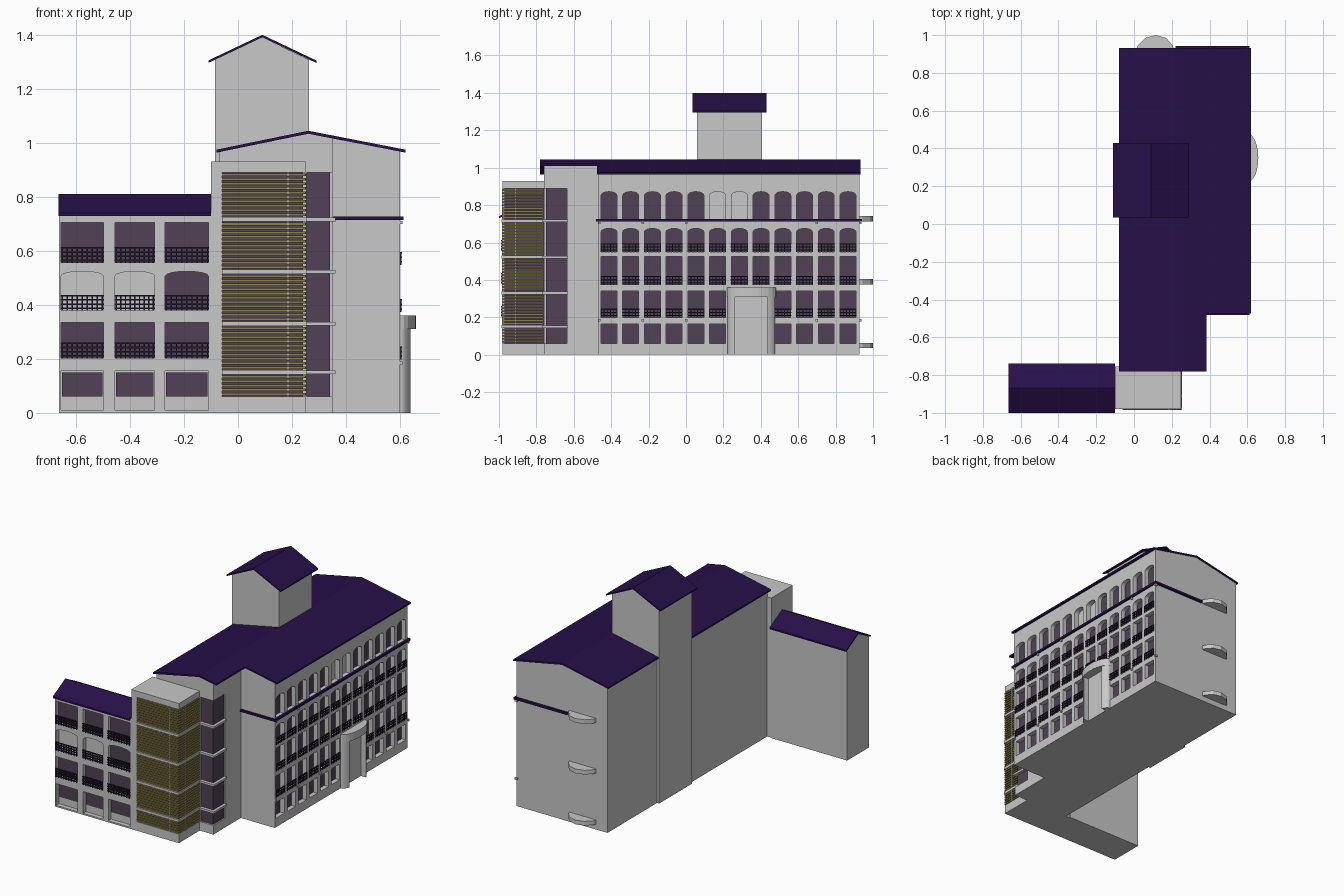
import bpy, bmesh, math

if "Cube" in bpy.data.objects:
    bpy.data.objects.remove(bpy.data.objects["Cube"])

def material(name, rgb):
    m = bpy.data.materials.new(name)
    m.diffuse_color = (*rgb, 1)
    m.use_nodes = True
    m.node_tree.nodes["Principled BSDF"].inputs["Base Color"].default_value = m.diffuse_color
    return m

WALL = material("wall grey", (0.58, 0.58, 0.58))
ROOF = material("roof purple", (0.020, 0.005, 0.066))
GLASS = material("window plum", (0.082, 0.055, 0.092))
RAIL = material("railing dark", (0.018, 0.009, 0.028))
SLAT = material("louvre olive", (0.26, 0.22, 0.065))

# A shape is a flat outline pushed along one axis from a to b
def prism(pts, axis, a, b):
    return (pts, axis, a, b)

def box(x0, x1, y0, y1, z0, z1):
    return ([(x0, y0), (x1, y0), (x1, y1), (x0, y1)], 'z', z0, z1)

def part(name, mat, shapes):
    bm = bmesh.new()
    for pts, axis, a, b in shapes:
        def at(p, t):
            return {'x': (t, p[0], p[1]), 'y': (p[0], t, p[1]), 'z': (p[0], p[1], t)}[axis]
        lo = [bm.verts.new(at(p, a)) for p in pts]
        hi = [bm.verts.new(at(p, b)) for p in pts]
        bm.faces.new(lo)
        bm.faces.new(hi)
        for i in range(len(pts)):
            j = (i + 1) % len(pts)
            bm.faces.new((lo[i], lo[j], hi[j], hi[i]))
    bmesh.ops.recalc_face_normals(bm, faces=bm.faces)
    me = bpy.data.meshes.new(name)
    bm.to_mesh(me)
    bm.free()
    me.materials.append(mat)
    ob = bpy.data.objects.new(name, me)
    bpy.context.collection.objects.link(ob)
    return ob

def cut(ob, shapes):
    cutter = part("cutter", WALL, shapes)
    cutter.hide_render = True
    mod = ob.modifiers.new("openings", 'BOOLEAN')
    mod.operation, mod.solver, mod.object = 'DIFFERENCE', 'EXACT', cutter
    bpy.context.view_layer.objects.active = ob
    bpy.ops.object.modifier_apply(modifier=mod.name)
    bpy.data.objects.remove(cutter)

def opening(c, w, z0, z1, rise=0.0):
    h = w / 2
    if not rise:
        return [(c - h, z0), (c + h, z0), (c + h, z1), (c - h, z1)]
    top = [(c + h * math.cos(t * math.pi / 8), z1 - rise + rise * math.sin(t * math.pi / 8))
           for t in range(9)]
    return [(c - h, z0), (c + h, z0)] + top

def sheet(p, q, r, t=0.011):
    return [p, q, r] + [(u, v + t) for u, v in (r, q, p)]

def roof_z(x):
    return 1.033 - 0.070 * (0.26 - x) / 0.34 if x < 0.26 else 1.033 - 0.070 * (x - 0.26) / 0.36

# Main block with its window grid on the east side
main = part("main_block", WALL, [prism(
    [(-0.07, 0), (0.60, 0), (0.60, roof_z(0.60)), (0.26, 1.033), (-0.07, roof_z(-0.07))], 'y', -0.47, 0.927)])
ROWS = [(0.06, 0.165, 0), (0.20, 0.34, 0), (0.375, 0.525, 0), (0.55, 0.675, 0.018), (0.725, 0.872, 0.02)]
holes, panes, rails = [], [], []
for i in range(12):
    c = -0.412 + i * 0.1162
    for r, (z0, z1, rise) in enumerate(ROWS):
        if r < 2 and i in (6, 7):
            continue                      # behind the entrance
        o = opening(c, 0.085, z0, z1, rise)
        holes.append(prism(o, 'x', 0.565, 0.65))
        if not (r == 4 and i in (5, 6)):  # two blind arches
            panes.append(prism(o, 'x', 0.563, 0.570))
        if 1 <= r <= 3:
            for k in range(3):
                z = z0 + 0.006 + k * 0.017
                rails.append(box(0.600, 0.606, c - 0.046, c + 0.046, z, z + 0.006))
            for k in range(6):
                y = c - 0.043 + k * 0.0172
                rails.append(box(0.600, 0.605, y - 0.002, y + 0.002, z0 - 0.002, z0 + 0.046))
cut(main, holes)
part("east_window_panes", GLASS, panes)
part("east_railings", RAIL, rails)
part("east_wall_knobs", WALL, [box(0.59, 0.609, y - 0.006, y + 0.006, z, z + 0.012)
     for y in [-0.463 + k * 0.2324 for k in range(7)] if not 0.2 < y < 0.5 for z in (0.179, 0.699)])

# Dark ledge below the top floor
part("ledge", ROOF, [box(0.595, 0.612, -0.482, 0.94, 0.713, 0.727),
                     box(0.352, 0.612, -0.482, -0.465, 0.713, 0.727),
                     box(0.22, 0.612, 0.92, 0.942, 0.713, 0.727)])

# South section with wrapped corner windows
south = part("south_section", WALL, [prism(
    [(-0.07, 0), (0.35, 0), (0.35, roof_z(0.35)), (0.26, 1.033), (-0.07, roof_z(-0.07))], 'y', -0.76, -0.47)])
cut(south, [box(0.255, 0.40, -0.80, -0.635, 0.06, 0.89)])
part("corner_glass", GLASS, [box(0.25, 0.341, -0.748, -0.63, 0.055, 0.895)])
BANDS = [0.15, 0.33, 0.522, 0.716]
part("corner_floor_slabs", WALL, [box(0.25, 0.36, -0.768, -0.63, z - 0.007, z + 0.007) for z in BANDS])

# Main roof, notched at the south-east corner
part("main_roof", ROOF, [
    prism(sheet((-0.08, roof_z(-0.08)), (0.26, 1.033), (0.62, roof_z(0.62))), 'y', -0.475, 0.933),
    prism(sheet((-0.08, roof_z(-0.08)), (0.26, 1.033), (0.385, roof_z(0.385))), 'y', -0.78, -0.475)])

# Roof tower reaching down the west wall
part("roof_tower", WALL, [prism(
    [(-0.085, 0), (0.262, 0), (0.262, 1.307), (0.09, 1.39), (-0.085, 1.307)], 'y', 0.06, 0.405)])
part("roof_tower_roof", ROOF, [prism(sheet((-0.11, 1.295), (0.09, 1.39), (0.29, 1.295), 0.009), 'y', 0.035, 0.43)])

# Stair tower: solid frame, glass core and olive louvres
part("stair_tower_frame", WALL, [box(-0.10, 0.25, -0.98, -0.755, 0, 0.06),
                                 box(-0.10, 0.25, -0.98, -0.755, 0.89, 0.93),
                                 box(-0.10, -0.06, -0.98, -0.755, 0.06, 0.89)])
part("stair_tower_glass", GLASS, [box(-0.06, 0.24, -0.97, -0.755, 0.06, 0.89)])
part("stair_tower_bands", WALL, [box(-0.06, 0.254, -0.986, -0.755, z - 0.008, z + 0.008) for z in BANDS])
slats = []
edges = [0.052] + BANDS + [0.898]
for lo, hi in zip(edges, edges[1:]):
    lo, hi = lo + 0.009, hi - 0.009
    n = round((hi - lo) / 0.0165)
    for k in range(n):
        z = lo + (k + 0.5) * (hi - lo) / n
        slats += [box(-0.06, 0.25, -0.983, -0.972, z - 0.0047, z + 0.0047),
                  box(0.241, 0.252, -0.972, -0.762, z - 0.0047, z + 0.0047)]
part("louvres", SLAT, slats)
part("louvre_posts", WALL, [box(0.183, 0.187, -0.985, -0.97, 0.06, 0.89),
                            box(0.24, 0.254, -0.912, -0.908, 0.06, 0.89)])

# West wing with recessed windows and railings
wing = part("west_wing", WALL, [prism(
    [(-0.98, 0), (-0.75, 0), (-0.75, 0.738), (-0.868, 0.798), (-0.98, 0.738)], 'x', -0.663, -0.10)])
holes, panes, rails = [], [], []
for i, (x0, x1) in enumerate([(-0.655, -0.498), (-0.455, -0.309), (-0.27, -0.109)]):
    c, w = (x0 + x1) / 2, x1 - x0
    for r, (z0, z1, rise) in enumerate([(0.01, 0.155, 0), (0.204, 0.335, 0), (0.38, 0.524, 0.018), (0.557, 0.705, 0)]):
        o = opening(c, w, z0, z1, rise)
        holes.append(prism(o, 'y', -1.05, -0.95))
        if r == 0:
            o = opening(c, w - 0.008, 0.06, 0.15)
        if not (r == 2 and i < 2):        # two blind arches
            panes.append(prism(o, 'y', -0.956, -0.948))
        if r:
            for k in range(4):
                z = z0 + 0.004 + k * 0.0155
                rails.append(box(x0 - 0.002, x1 + 0.002, -0.988, -0.981, z, z + 0.006))
            for k in range(9):
                x = x0 + 0.004 + k * (w - 0.008) / 8
                rails.append(box(x - 0.0025, x + 0.0025, -0.987, -0.980, z0 - 0.002, z0 + 0.055))
cut(wing, holes)
part("wing_window_panes", GLASS, panes)
part("wing_railings", RAIL, rails)
part("wing_roof", ROOF, [prism(sheet((-1.0, 0.729), (-0.868, 0.799), (-0.738, 0.729)), 'x', -0.665, -0.10)])

# Curved entrance portal
def bow(a, b, rx, ry):
    ts = [a + (b - a) * k / 12 for k in range(13)]
    return [(0.60 + rx * math.sin(t), 0.35 - ry * math.cos(t)) for t in ts]

side = math.acos(0.087 / 0.127)
left = bow(0, side, 0.052, 0.127) + [(0.598, 0.263)]
right = [(x, 0.70 - y) for x, y in left]
part("entrance_jambs", WALL, [prism(left, 'z', 0, 0.31), prism(right, 'z', 0, 0.31)])
part("entrance_canopy", WALL, [prism(bow(0, math.pi, 0.058, 0.13), 'z', 0.31, 0.36)])

# Rounded slabs on the back wall
back = [(0.01, 0.92), (0.02, 0.945), (0.06, 0.985), (0.115, 1.0), (0.17, 0.985), (0.205, 0.945), (0.212, 0.92)]
part("back_balconies", WALL, [prism(back, 'z', z - 0.014, z + 0.014) for z in (0.05, 0.39, 0.727)])
